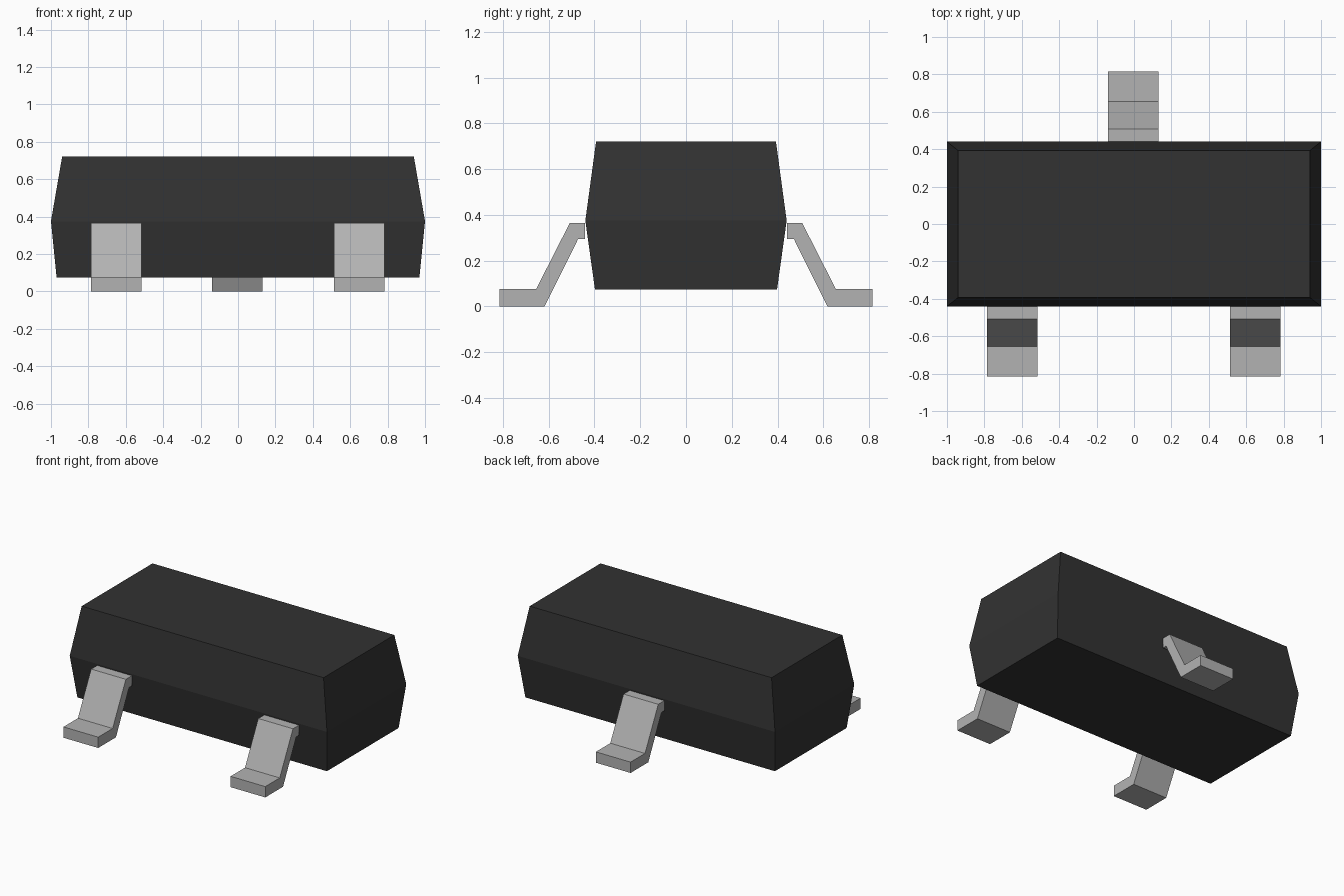
import bpy
import bmesh

if "Cube" in bpy.data.objects:
    bpy.data.objects.remove(bpy.data.objects["Cube"], do_unlink=True)


def make_material(name, rgb, metallic=0.0):
    mat = bpy.data.materials.new(name)
    mat.use_nodes = True
    colour = (*rgb, 1.0)
    mat.diffuse_color = colour
    bsdf = next(n for n in mat.node_tree.nodes if n.type == 'BSDF_PRINCIPLED')
    bsdf.inputs["Base Color"].default_value = colour
    return mat


def loft(name, rings, mat):
    """Bridge matching closed rings of points and cap both ends."""
    bm = bmesh.new()
    loops = [[bm.verts.new(p) for p in ring] for ring in rings]
    n = len(loops[0])
    for a, b in zip(loops, loops[1:]):
        for i in range(n):
            j = (i + 1) % n
            bm.faces.new((a[i], a[j], b[j], b[i]))
    bm.faces.new(loops[0][::-1])
    bm.faces.new(loops[-1])
    bmesh.ops.recalc_face_normals(bm, faces=bm.faces)
    mesh = bpy.data.meshes.new(name)
    bm.to_mesh(mesh)
    bm.free()
    mesh.materials.append(mat)
    obj = bpy.data.objects.new(name, mesh)
    bpy.context.collection.objects.link(obj)
    return obj


black = make_material("black plastic", (0.032, 0.032, 0.032))
metal = make_material("grey metal", (0.45, 0.45, 0.45))

# Moulded body: tapers above and below its widest line (half x, half y, z)
sections = [(0.97, 0.398, 0.075), (1.0, 0.44, 0.375), (0.94, 0.393, 0.722)]
loft("body", [[(-x, -y, z), (x, -y, z), (x, y, z), (-x, y, z)]
              for x, y, z in sections], black)

# Bent lead: side profile as (distance out from centre, height)
LEAD = [(0.441, 0.365), (0.508, 0.365), (0.655, 0.076), (0.815, 0.076),
        (0.815, 0.0), (0.618, 0.0), (0.472, 0.294), (0.441, 0.294)]


def add_lead(name, x, side):
    rings = [[(x + dx, side * d, z) for d, z in LEAD]
             for dx in (-0.135, 0.135)]
    loft(name, rings, metal)


add_lead("front_right_lead", -0.651, -1)
add_lead("front_left_lead", 0.648, -1)
add_lead("back_lead", -0.005, 1)
